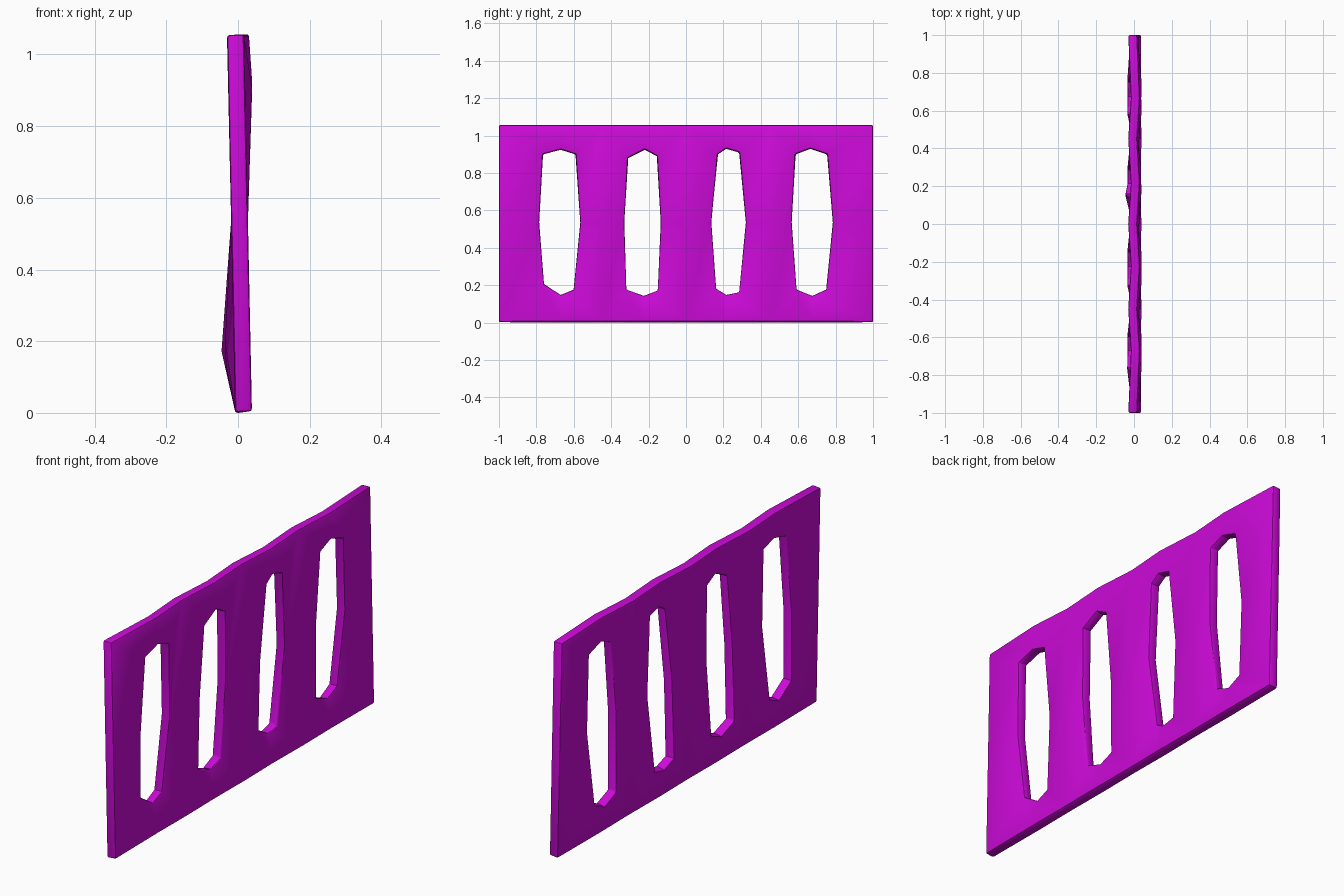
import bpy
import bmesh

cube = bpy.data.objects.get("Cube")
if cube:
    bpy.data.objects.remove(cube, do_unlink=True)

HEIGHT, MIDDLE, BASE = 1.055, 0.535, 0.003
THICKNESS = 0.047

# Slot outlines as (y, z), clockwise from the top point
slots = [
    [(-.67, .925), (-.59, .9), (-.565, MIDDLE), (-.6, .175),
     (-.67, .145), (-.76, .205), (-.785, MIDDLE), (-.765, .9)],
    [(-.22, .925), (-.155, .89), (-.135, MIDDLE), (-.15, .17),
     (-.225, .14), (-.32, .175), (-.33, MIDDLE), (-.31, .88)],
    [(.215, .93), (.285, .91), (.32, MIDDLE), (.285, .16),
     (.215, .145), (.16, .18), (.135, MIDDLE), (.17, .9)],
    [(.665, .93), (.755, .9), (.785, MIDDLE), (.75, .175),
     (.675, .14), (.59, .175), (.565, MIDDLE), (.585, .9)],
]
borders = [-1, -.45, 0, .45, 1]


def lean(z):
    """Sideways tilt of the whole panel."""
    return 0.016 - 0.022 * z


def slot_warp(y, z):
    """Slot tops bow to +x and slot bottoms to -x."""
    if z > .8:
        return 0.02
    if z < .3:
        return -0.036 if 0.1 < y < 0.2 else -0.025
    return 0


# Panel sheet: one ring of quads around each slot
bm = bmesh.new()
for i, slot in enumerate(slots):
    left, right = borders[i], borders[i + 1]
    top_y, bottom_y = slot[0][0], slot[4][0]
    frame = [(top_y, HEIGHT), (right, HEIGHT), (right, MIDDLE), (right, BASE),
             (bottom_y, BASE), (left, BASE), (left, MIDDLE), (left, HEIGHT)]
    inner = [bm.verts.new((lean(z) + slot_warp(y, z), y, z)) for y, z in slot]
    outer = []
    for k, (y, z) in enumerate(frame):
        wave = 0.014 if k == 0 else 0
        outer.append(bm.verts.new((lean(z) + wave, y, z)))
    for k in range(len(slot)):
        n = (k + 1) % len(slot)
        bm.faces.new((outer[k], inner[k], inner[n], outer[n]))
bmesh.ops.remove_doubles(bm, verts=bm.verts, dist=0.001)
bmesh.ops.recalc_face_normals(bm, faces=bm.faces)
mesh = bpy.data.meshes.new("slotted_panel")
bm.to_mesh(mesh)
bm.free()

panel = bpy.data.objects.new("slotted_panel", mesh)
bpy.context.collection.objects.link(panel)

# Magenta paint
paint = bpy.data.materials.new("magenta")
paint.use_nodes = True
colour = (0.6, 0.003, 0.68, 1)
paint.diffuse_color = colour
paint.node_tree.nodes["Principled BSDF"].inputs["Base Color"].default_value = colour
mesh.materials.append(paint)

# Thickness and softened rims
solid = panel.modifiers.new("thickness", 'SOLIDIFY')
solid.thickness = THICKNESS
solid.offset = 0
bevel = panel.modifiers.new("soft_rims", 'BEVEL')
bevel.width = 0.008
bevel.segments = 2
bevel.limit_method = 'ANGLE'
bevel.angle_limit = 1.1

bpy.ops.object.select_all(action='DESELECT')
panel.select_set(True)
bpy.context.view_layer.objects.active = panel
for name in ("thickness", "soft_rims"):
    bpy.ops.object.modifier_apply(modifier=name)
bpy.ops.object.shade_smooth_by_angle(angle=0.6)
